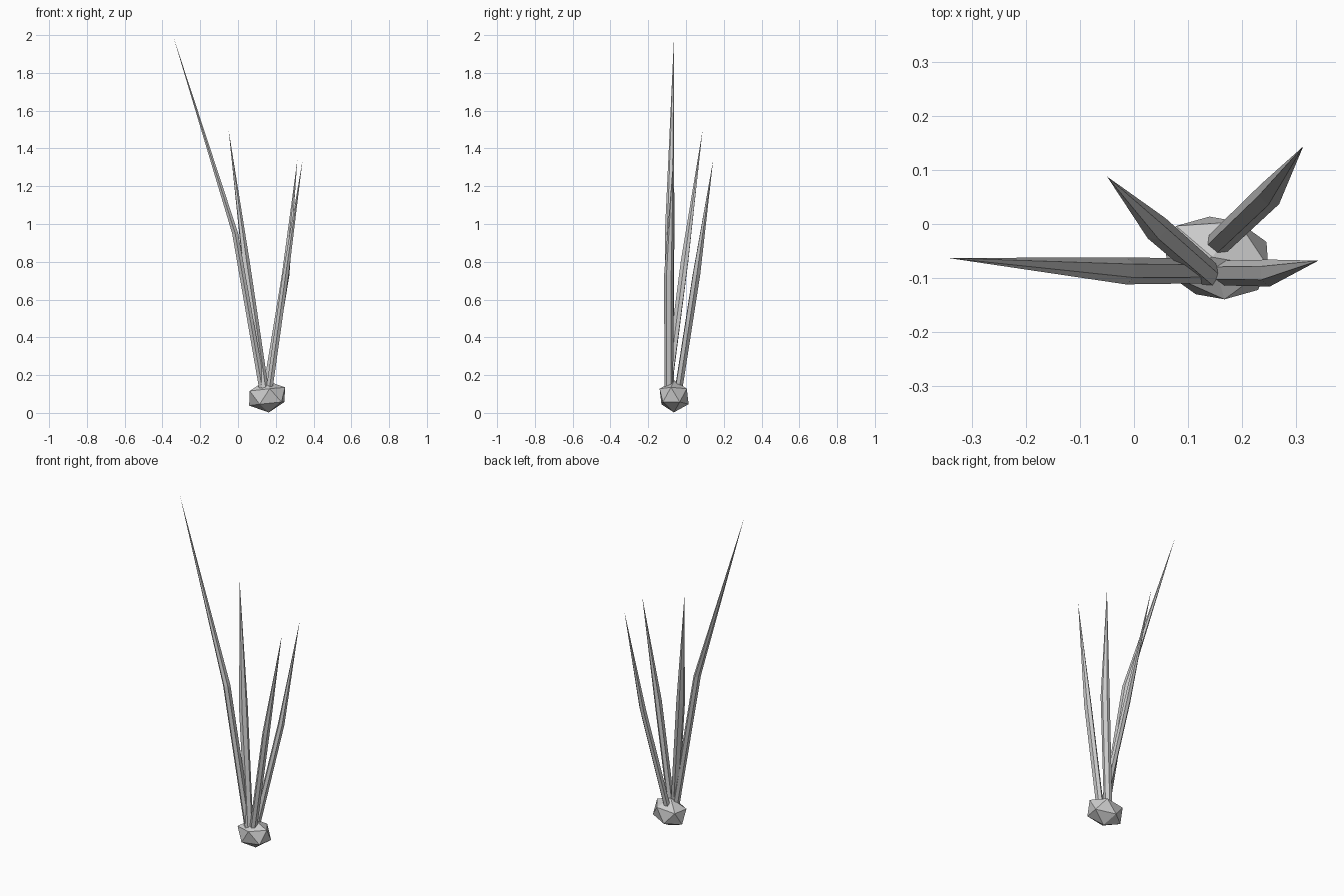
import bpy, bmesh, math
from mathutils import Vector

if "Cube" in bpy.data.objects:
    bpy.data.objects.remove(bpy.data.objects["Cube"])


# Faceted bulb at the foot
bpy.ops.mesh.primitive_ico_sphere_add(subdivisions=1, radius=1)
bulb = bpy.context.object
bulb.name = "bulb"
bulb.scale = (0.113, 0.086, 0.085)
bulb.rotation_euler = (0, math.radians(-6), math.radians(-10))
bulb.location = (0.154, -0.063, 0.087)


# Bent six-sided blade ending in an off-centre point
def blade(name, base, mid, tip, side):
    base, mid, tip = Vector(base), Vector(mid), Vector(tip)
    out = Vector((mid.x - base.x, mid.y - base.y, 0)).normalized()
    across = Vector((-out.y, out.x, 0)) * side
    bm = bmesh.new()
    rings = []
    for c, w, t in ((base, 0.023, 0.017), (mid, 0.025, 0.016)):
        ring = []
        for u, v in ((1, 0), (0.5, 1), (-0.5, 1), (-1, 0), (-0.5, -1), (0.5, -1)):
            ring.append(bm.verts.new(c + across * u * w + out * v * t))
        rings.append(ring)
    top = bm.verts.new(tip)
    bm.faces.new(rings[0])
    for i in range(6):
        j = (i + 1) % 6
        bm.faces.new((rings[0][i], rings[0][j], rings[1][j], rings[1][i]))
        bm.faces.new((rings[1][i], rings[1][j], top))
    bmesh.ops.recalc_face_normals(bm, faces=bm.faces)
    me = bpy.data.meshes.new(name)
    bm.to_mesh(me)
    bm.free()
    ob = bpy.data.objects.new(name, me)
    bpy.context.collection.objects.link(ob)


blade("tall_left_blade", (0.13, -0.087, 0.12), (-0.015, -0.087, 0.95), (-0.345, -0.063, 2.0), -1)
blade("right_blade", (0.165, -0.091, 0.12), (0.252, -0.091, 0.73), (0.342, -0.068, 1.34), 1)
blade("back_left_blade", (0.143, -0.096, 0.12), (0.042, -0.008, 0.80), (-0.05, 0.088, 1.5), -1)
blade("back_right_blade", (0.152, -0.04, 0.12), (0.252, 0.055, 0.73), (0.314, 0.144, 1.34), 1)
